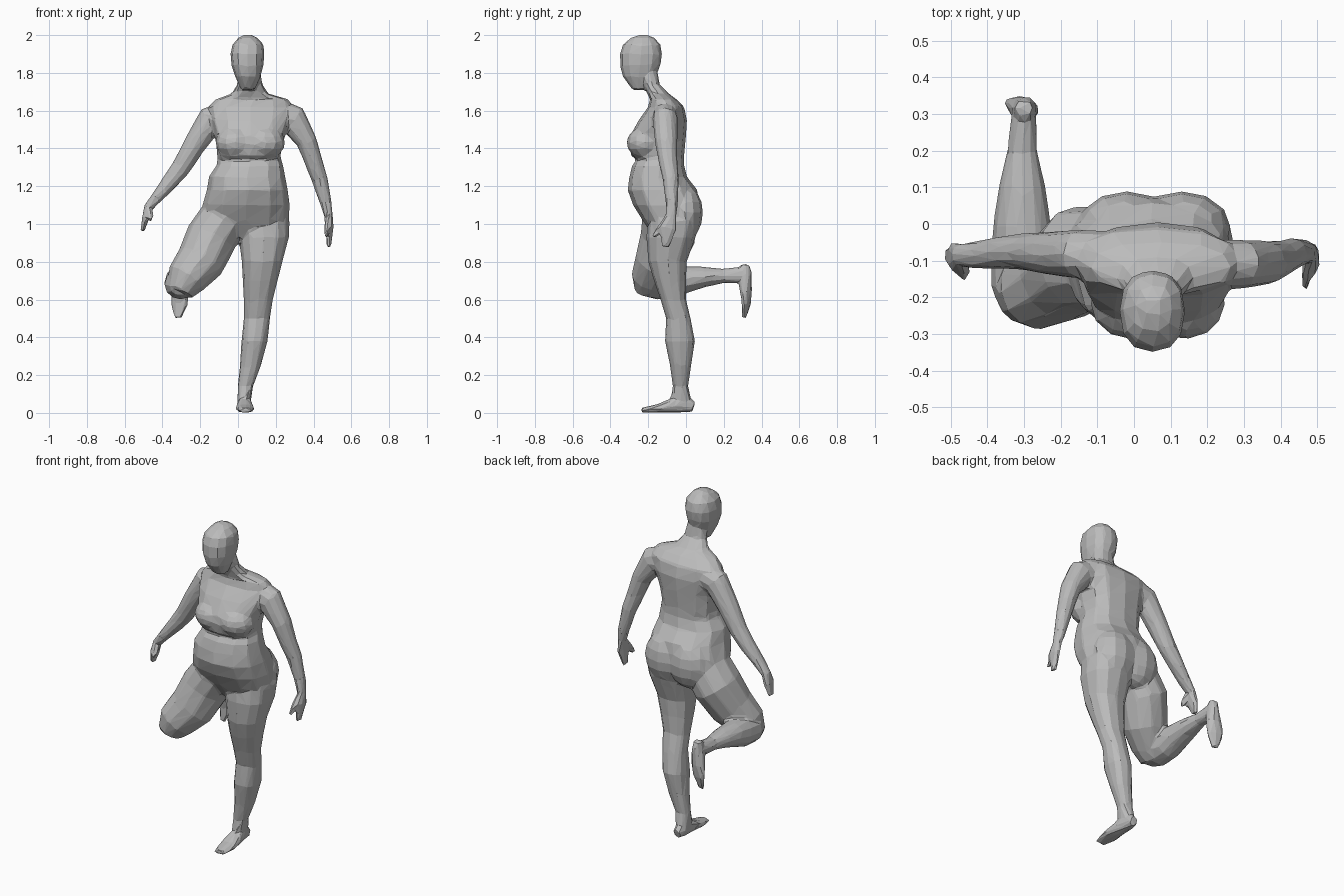
import bpy
import bmesh
import math
from mathutils import Vector, Matrix

cube = bpy.data.objects.get("Cube")
if cube:
    bpy.data.objects.remove(cube, do_unlink=True)

SIDES = 12
X_AXIS, Y_AXIS = Vector((1, 0, 0)), Vector((0, 1, 0))
bm = bmesh.new()


def loft(rings):
    """Skin a closed tube through a list of point rings."""
    loops = [[bm.verts.new(point) for point in ring] for ring in rings]
    faces = [bm.faces.new(loops[0]), bm.faces.new(loops[-1])]
    for low, high in zip(loops, loops[1:]):
        for i in range(SIDES):
            j = (i + 1) % SIDES
            faces.append(bm.faces.new((low[i], low[j], high[j], high[i])))
    bmesh.ops.recalc_face_normals(bm, faces=faces)


def oval(center, side, depth, power=1.0):
    """Ring of points around a center, squarer as power drops."""
    ring = []
    for i in range(SIDES):
        angle = math.tau * i / SIDES
        c, s = math.cos(angle), math.sin(angle)
        c = math.copysign(abs(c) ** power, c)
        s = math.copysign(abs(s) ** power, s)
        ring.append(center + side * c + depth * s)
    return ring


def slab(z, x, y, power=0.85):
    """Level cross-section given by its extents in x and y."""
    center = Vector((sum(x) / 2, sum(y) / 2, z))
    return oval(center, X_AXIS * (x[1] - x[0]) / 2, Y_AXIS * (y[1] - y[0]) / 2, power)


def limb(hint, *stations):
    """Tube along a path; each station is x, y, z, half width along hint, other half width."""
    centers = [Vector(station[:3]) for station in stations]
    rings = []
    for i, station in enumerate(stations):
        before, after = centers[max(i - 1, 0)], centers[min(i + 1, len(centers) - 1)]
        tangent = (after - before).normalized()
        side = (hint - tangent * hint.dot(tangent)).normalized()
        rings.append(oval(centers[i], side * station[3], tangent.cross(side) * station[4]))
    loft(rings)


def bulge(center, radii):
    """Soft ellipsoid mass."""
    matrix = Matrix.Translation(center) @ Matrix.Diagonal((*radii, 1))
    bmesh.ops.create_uvsphere(bm, u_segments=SIDES, v_segments=8, radius=1, matrix=matrix)


# Torso, from pelvis to neck, with a full chest above a crease
loft([
    slab(z=.93, x=(-.07, .22), y=(-.17, .03)),
    slab(z=1.02, x=(-.19, .27), y=(-.23, .065)),
    slab(z=1.1, x=(-.19, .275), y=(-.28, .075)),
    slab(z=1.18, x=(-.165, .265), y=(-.31, .06)),
    slab(z=1.25, x=(-.155, .25), y=(-.3, .005)),
    slab(z=1.31, x=(-.115, .24), y=(-.285, -.01)),
    slab(z=1.34, x=(-.11, .23), y=(-.26, -.01)),
    slab(z=1.36, x=(-.11, .225), y=(-.29, -.01), power=.75),
    slab(z=1.42, x=(-.115, .235), y=(-.305, -.005), power=.75),
    slab(z=1.47, x=(-.125, .25), y=(-.295, 0), power=.8),
    slab(z=1.55, x=(-.15, .28), y=(-.25, .005)),
    slab(z=1.62, x=(-.16, .29), y=(-.2, -.01)),
    slab(z=1.66, x=(-.12, .27), y=(-.19, -.05)),
    slab(z=1.69, x=(-.035, .16), y=(-.205, -.09)),
    slab(z=1.74, x=(-.005, .13), y=(-.225, -.14)),
    slab(z=1.8, x=(0, .12), y=(-.25, -.15)),
])

# Head
loft([
    slab(z=1.71, x=(.015, .09), y=(-.285, -.21)),
    slab(z=1.78, x=(-.015, .12), y=(-.335, -.16)),
    slab(z=1.84, x=(-.035, .135), y=(-.35, -.135)),
    slab(z=1.9, x=(-.04, .14), y=(-.35, -.125)),
    slab(z=1.95, x=(-.03, .135), y=(-.335, -.135)),
    slab(z=1.985, x=(0, .105), y=(-.295, -.165)),
    slab(z=2.002, x=(.03, .075), y=(-.25, -.2)),
])

# Breasts and buttocks, mostly sunk into the torso
for x in (-.01, .14):
    bulge(center=(x, -.215, 1.43), radii=(.11, .1, .085))
for x in (-.02, .13):
    bulge(center=(x, -.01, 1.06), radii=(.135, .1, .15))

# Standing leg
loft([
    slab(z=1.02, x=(-.01, .275), y=(-.2, .07)),
    slab(z=.93, x=(.005, .27), y=(-.21, .05)),
    slab(z=.8, x=(.02, .235), y=(-.2, .005)),
    slab(z=.7, x=(.025, .21), y=(-.17, 0)),
    slab(z=.6, x=(.03, .185), y=(-.135, 0)),
    slab(z=.5, x=(.03, .17), y=(-.105, .025)),
    slab(z=.38, x=(.018, .157), y=(-.112, .048)),
    slab(z=.25, x=(.01, .122), y=(-.085, .028)),
    slab(z=.14, x=(-.002, .08), y=(-.07, .012)),
    slab(z=.06, x=(-.005, .068), y=(-.085, .03)),
])

# Standing foot
limb(X_AXIS,
     (.035, .042, .03, .024, .03),
     (.03, 0, .045, .035, .045),
     (.035, -.07, .04, .042, .04),
     (.038, -.15, .023, .053, .023),
     (.04, -.24, .013, .035, .013))

# Raised thigh and knee
limb(Y_AXIS,
     (-.06, -.09, 1.05, .14, .13),
     (-.14, -.095, .93, .147, .137),
     (-.2, -.145, .8, .127, .13),
     (-.275, -.185, .71, .107, .108),
     (-.31, -.195, .64, .077, .072))

# Raised shin
limb(X_AXIS,
     (-.3, -.24, .67, .06, .05),
     (-.305, -.17, .68, .085, .08),
     (-.305, -.08, .69, .085, .085),
     (-.305, 0, .707, .08, .072),
     (-.305, .1, .72, .064, .054),
     (-.305, .2, .725, .042, .038),
     (-.3, .29, .73, .035, .045))

# Raised foot, turned slightly, toes hanging down
limb(Vector((1, -.33, 0)),
     (-.3, .315, .787, .026, .025),
     (-.3, .31, .73, .034, .04),
     (-.303, .317, .65, .046, .032),
     (-.31, .32, .58, .05, .02),
     (-.318, .308, .5, .022, .01))

# Left arm, hand and thumb
limb(Y_AXIS,
     (.2, -.11, 1.585, .065, .08),
     (.29, -.11, 1.555, .067, .08),
     (.365, -.105, 1.435, .06, .055),
     (.4, -.095, 1.33, .05, .048),
     (.433, -.08, 1.235, .043, .043),
     (.468, -.075, 1.1, .032, .032),
     (.48, -.08, 1.04, .03, .023),
     (.487, -.095, .98, .047, .02),
     (.48, -.11, .875, .022, .012))
limb(Y_AXIS,
     (.478, -.09, 1.03, .022, .018),
     (.472, -.135, .98, .02, .016),
     (.468, -.172, .93, .012, .011))

# Right arm, hand and thumb
limb(Y_AXIS,
     (-.05, -.085, 1.57, .065, .08),
     (-.145, -.083, 1.55, .067, .077),
     (-.23, -.08, 1.42, .06, .06),
     (-.3, -.075, 1.3, .05, .052),
     (-.367, -.078, 1.215, .045, .043),
     (-.43, -.085, 1.14, .039, .031),
     (-.477, -.085, 1.085, .032, .024),
     (-.49, -.09, 1.03, .045, .02),
     (-.507, -.085, .96, .022, .012))
limb(Y_AXIS,
     (-.475, -.09, 1.08, .022, .018),
     (-.463, -.125, 1.05, .018, .016),
     (-.463, -.148, 1.015, .012, .011))

# One continuous body, fused and cut down to flat facets
mesh = bpy.data.meshes.new("body")
bm.to_mesh(mesh)
bm.free()
body = bpy.data.objects.new("body", mesh)
bpy.context.collection.objects.link(body)

fuse = body.modifiers.new("fuse_parts", "REMESH")
fuse.mode = "VOXEL"
fuse.voxel_size = .009
soften = body.modifiers.new("soften_joins", "SMOOTH")
soften.factor = .5
soften.iterations = 9
facets = body.modifiers.new("facets", "DECIMATE")
facets.ratio = .025

# Plain grey skin
grey = bpy.data.materials.new("plain_grey")
grey.use_nodes = True
colour = (.5, .5, .5, 1)
grey.diffuse_color = colour
grey.node_tree.nodes["Principled BSDF"].inputs["Base Color"].default_value = colour
mesh.materials.append(grey)
